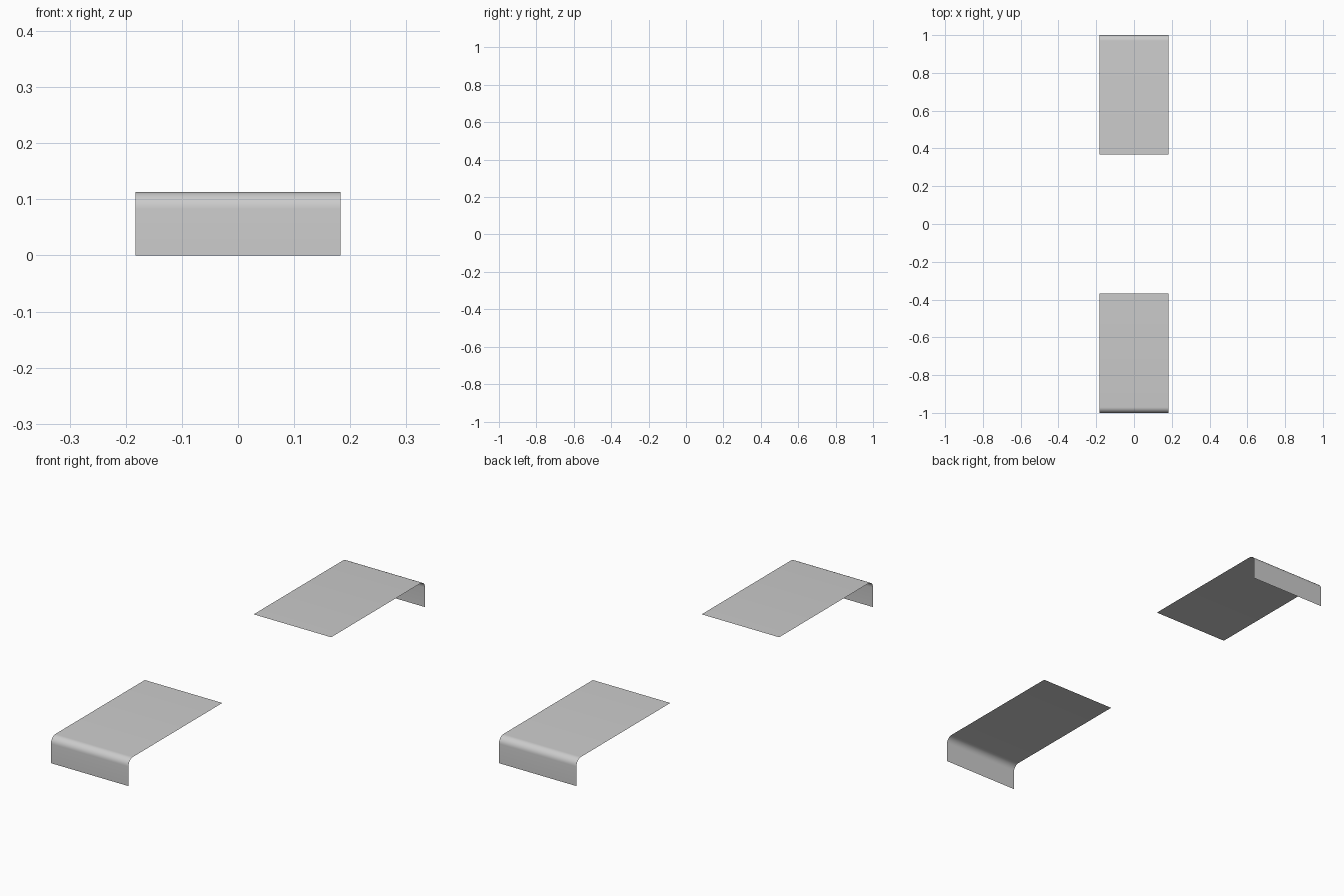
import bpy, bmesh, math

if "Cube" in bpy.data.objects:
    bpy.data.objects.remove(bpy.data.objects["Cube"])

HALF_W, INNER, OUTER, TOP, R = 0.183, 0.367, 1.0, 0.113, 0.03
SEGMENTS = 8


def bent_sheet(name, side):
    # side profile: vertical lip, rounded bend, flat top
    profile = [(OUTER, 0.0)]
    for i in range(SEGMENTS + 1):
        a = math.radians(90) * i / SEGMENTS
        profile.append((OUTER - R + R * math.cos(a), TOP - R + R * math.sin(a)))
    profile.append((INNER, TOP))

    # sweep the profile across the width
    bm = bmesh.new()
    rows = [[bm.verts.new((x, side * y, z)) for y, z in profile]
            for x in (-HALF_W * side, HALF_W * side)]
    for i in range(len(profile) - 1):
        f = bm.faces.new((rows[0][i], rows[0][i + 1], rows[1][i + 1], rows[1][i]))
        f.smooth = True
    bm.normal_update()
    # top faces point up, lips point outward
    if max(bm.faces, key=lambda f: f.calc_area()).normal.z < 0:
        bmesh.ops.reverse_faces(bm, faces=bm.faces[:])
    mesh = bpy.data.meshes.new(name)
    bm.to_mesh(mesh)
    bm.free()
    obj = bpy.data.objects.new(name, mesh)
    bpy.context.collection.objects.link(obj)


# matching front and back bent panels
bent_sheet("front_bent_panel", -1)
bent_sheet("back_bent_panel", 1)
